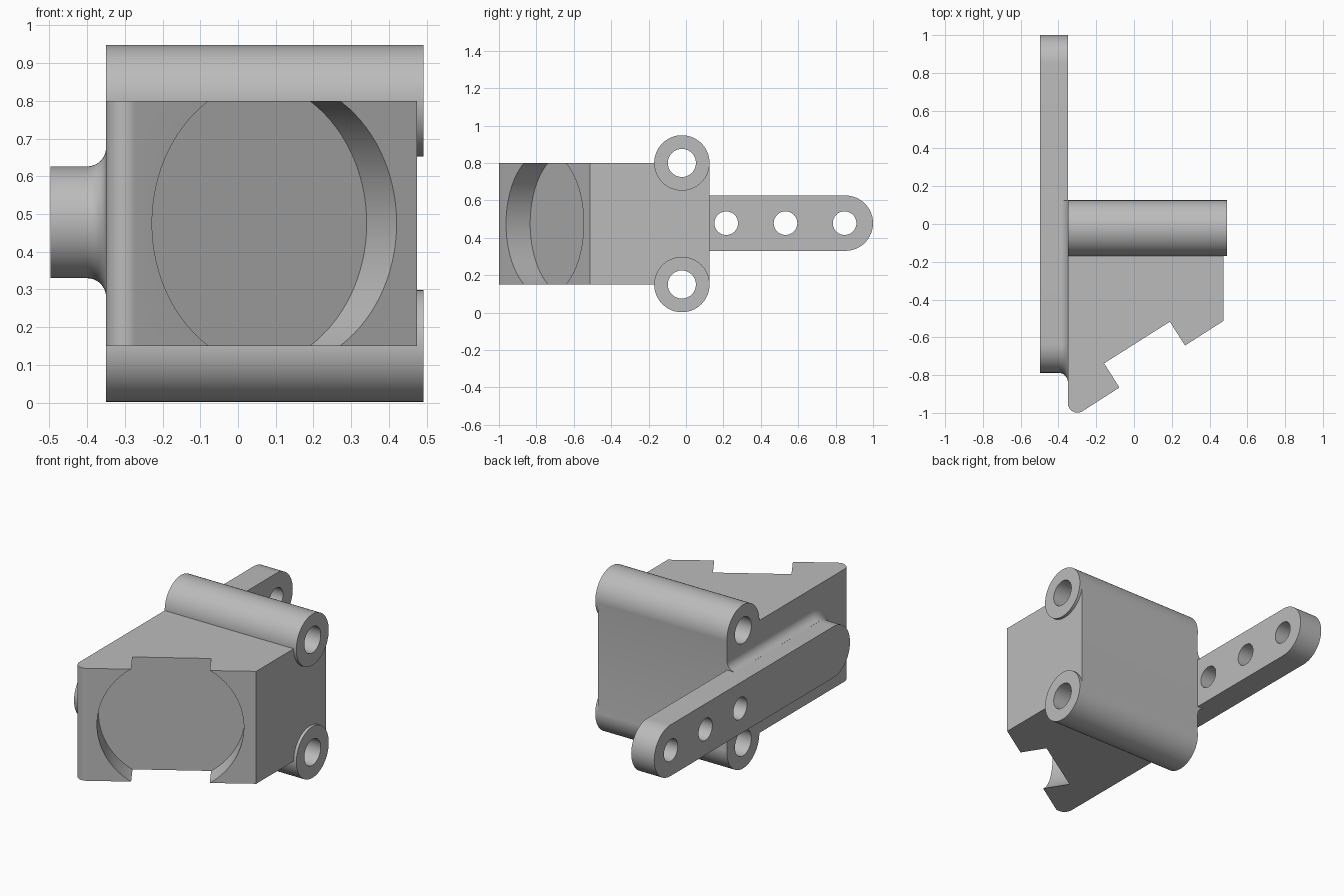
import bpy
import bmesh
from math import sin, cos, pi, radians
from mathutils import Matrix, Vector

cube = bpy.data.objects.get("Cube")
if cube:
    bpy.data.objects.remove(cube, do_unlink=True)

grey = bpy.data.materials.new("plain grey")
grey.use_nodes = True
GREY = (0.5, 0.5, 0.5, 1)
grey.diffuse_color = GREY
grey.node_tree.nodes["Principled BSDF"].inputs["Base Color"].default_value = GREY


def loft(name, rings):
    """Solid skinned through matching closed rings, capped at both ends."""
    bm = bmesh.new()
    layers = [[bm.verts.new(p) for p in ring] for ring in rings]
    n = len(layers[0])
    for a, b in zip(layers, layers[1:]):
        for i in range(n):
            j = (i + 1) % n
            bm.faces.new((a[i], a[j], b[j], b[i]))
    bm.faces.new(layers[0])
    bm.faces.new(layers[-1])
    bmesh.ops.recalc_face_normals(bm, faces=bm.faces)
    mesh = bpy.data.meshes.new(name)
    bm.to_mesh(mesh)
    bm.free()
    mesh.materials.append(grey)
    obj = bpy.data.objects.new(name, mesh)
    bpy.context.collection.objects.link(obj)
    return obj


def rod(name, centre, direction, radius, length):
    """Cylinder centred on a point, running along a direction."""
    turn = Vector(direction).to_track_quat('Z', 'Y').to_matrix().to_4x4()
    place = Matrix.Translation(centre) @ turn
    angles = [2 * pi * i / 96 for i in range(96)]
    return loft(name, [[place @ Vector((radius * cos(a), radius * sin(a), h)) for a in angles]
                       for h in (-length / 2, length / 2)])


def combine(target, tool, operation):
    """Apply a boolean and remove its tool."""
    mod = target.modifiers.new(operation.title(), 'BOOLEAN')
    mod.operation = operation
    mod.solver = 'EXACT'
    mod.object = tool
    bpy.context.view_layer.objects.active = target
    bpy.ops.object.modifier_apply(modifier=mod.name)
    bpy.data.objects.remove(tool, do_unlink=True)


def arc(cy, cz, radius, start, end, steps=32):
    return [(cy + radius * cos(start + (end - start) * i / steps),
             cz + radius * sin(start + (end - start) * i / steps)) for i in range(steps + 1)]


# Wedge block with a slanted front and one rounded corner
LEFT, RIGHT, BACK = -0.35, 0.475, 0.125
LOW, HIGH = 0.15, 0.8
slant = radians(32.3)
rim = Vector((0.095, -0.7525, (LOW + HIGH) / 2))
outward = Vector((sin(slant), -cos(slant), 0))
front_right = rim.y + (RIGHT - rim.x) * sin(slant) / cos(slant)
plan = [(RIGHT, front_right), (RIGHT, BACK), (LEFT, BACK)]
plan += arc(-0.3, -0.949, 0.05, pi, 1.5 * pi + slant, 16)
body = loft("wedge_body", [[(x, y, z) for x, y in plan] for z in (LOW, HIGH)])

# Round shallow pocket in the slanted face
depth = 0.148
combine(body, rod("pocket_cutter", rim, outward, 0.385, 2 * depth), 'DIFFERENCE')

# Two hinge tubes along the back edges
TUBE_Y, TUBE_R, TUBE_END = -0.022, 0.148, 0.492
for z in (LOW, HIGH):
    mid = ((LEFT + TUBE_END) / 2, TUBE_Y, z)
    combine(body, rod("hinge_tube", mid, (1, 0, 0), TUBE_R, TUBE_END - LEFT), 'UNION')
for z in (LOW, HIGH):
    combine(body, rod("bore_cutter", (0, TUBE_Y, z), (1, 0, 0), 0.075, 2), 'DIFFERENCE')

# Long side arm with rounded ends
ARM_Z, ARM_R, ARM_OUT = 0.478, 0.148, -0.497
FRONT_Y, END_Y = -0.64, 0.852
outline = arc(END_Y, ARM_Z, ARM_R, -pi / 2, pi / 2) + arc(FRONT_Y, ARM_Z, ARM_R, pi / 2, 1.5 * pi)
arm = loft("side_arm", [[(x, y, z) for y, z in outline] for x in (ARM_OUT, LEFT)])
for y in (0.215, 0.532, 0.848):
    combine(arm, rod("pin_hole_cutter", (LEFT, y, ARM_Z), (1, 0, 0), 0.063, 1), 'DIFFERENCE')

# Flared root where the arm meets the block
FLARE = 0.05
rings = []
for step in range(13):
    a = pi / 2 * step / 12
    r = ARM_R + 0.0002 + FLARE * (1 - cos(a))
    edge = [(BACK, ARM_Z + r)] + arc(FRONT_Y, ARM_Z, r, pi / 2, 1.5 * pi) + [(BACK, ARM_Z - r)]
    rings.append([(LEFT - FLARE + FLARE * sin(a), y, z) for y, z in edge])
root = loft("arm_root_flare", rings)

# Smooth the round surfaces, keep the edges crisp
for obj in (body, arm, root):
    bpy.ops.object.select_all(action='DESELECT')
    obj.select_set(True)
    bpy.context.view_layer.objects.active = obj
    bpy.ops.object.shade_smooth_by_angle(angle=radians(25))
